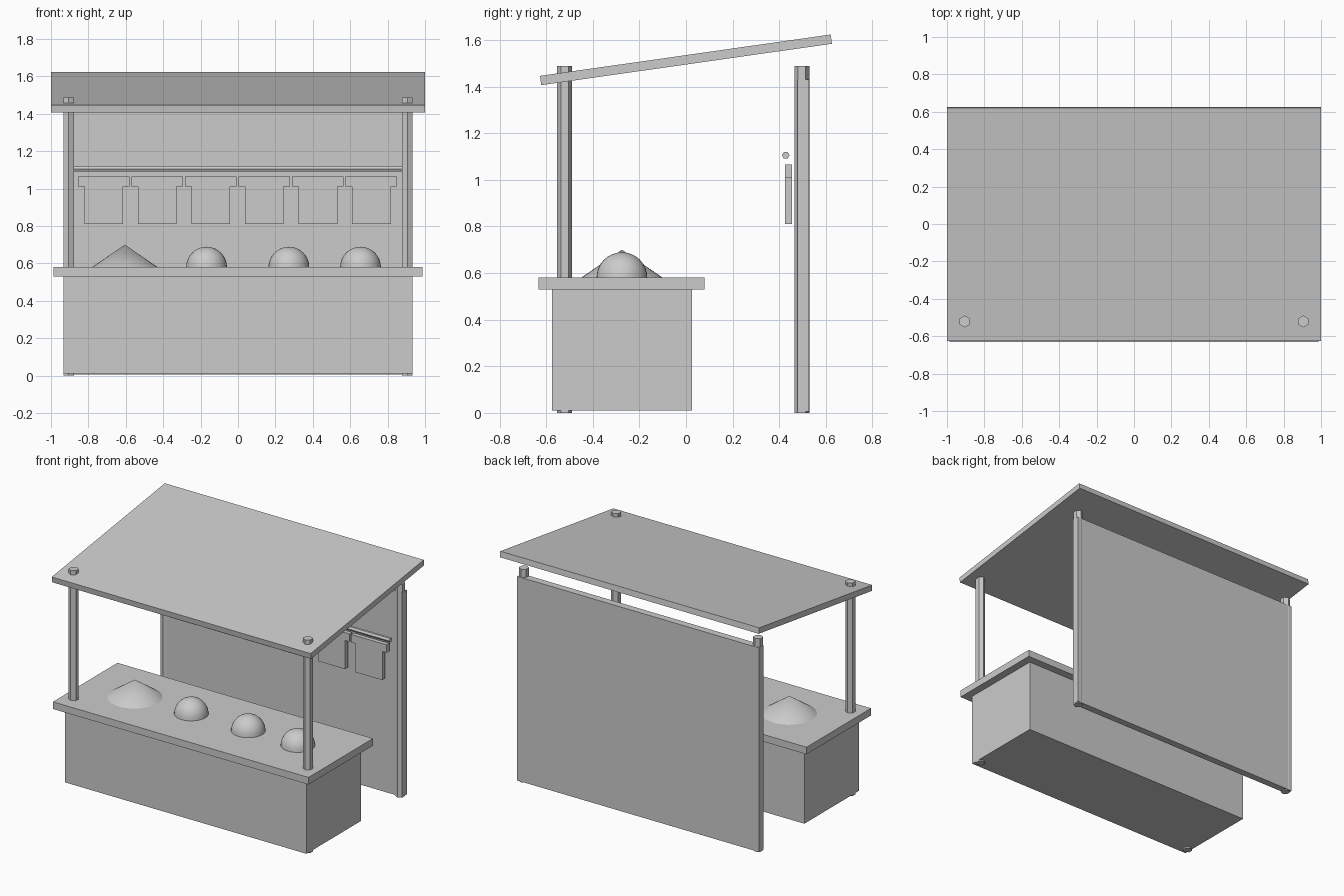
import bpy, bmesh, math
from mathutils import Matrix, Vector

if "Cube" in bpy.data.objects:
    bpy.data.objects.remove(bpy.data.objects["Cube"])

grey = bpy.data.materials.new("plain grey")
grey.diffuse_color = (0.6, 0.6, 0.6, 1)
grey.use_nodes = True
grey.node_tree.nodes["Principled BSDF"].inputs["Base Color"].default_value = grey.diffuse_color


def finish(name, bm, smooth=False):
    bmesh.ops.recalc_face_normals(bm, faces=bm.faces)
    me = bpy.data.meshes.new(name)
    bm.to_mesh(me)
    bm.free()
    me.materials.append(grey)
    for p in me.polygons:
        p.use_smooth = smooth
    ob = bpy.data.objects.new(name, me)
    bpy.context.collection.objects.link(ob)
    return ob


def box(name, lo, hi, tilt=0):
    lo, hi = Vector(lo), Vector(hi)
    bm = bmesh.new()
    m = (Matrix.Translation((lo + hi) / 2) @ Matrix.Rotation(tilt, 4, 'X')
         @ Matrix.Diagonal((*(hi - lo), 1)))
    bmesh.ops.create_cube(bm, size=1, matrix=m)
    return finish(name, bm)


def hex_bar(name, centre, radius, length, rot):
    bm = bmesh.new()
    bmesh.ops.create_cone(bm, cap_ends=True, segments=6, radius1=radius, radius2=radius,
                          depth=length, matrix=Matrix.Translation(centre) @ rot)
    return finish(name, bm)


# counter, worktop, back wall and sloping roof
box("counter", (-0.932, -0.575, 0.01), (0.932, 0.025, 0.53))
box("worktop", (-0.987, -0.632, 0.53), (0.987, 0.08, 0.58))
box("back_wall", (-0.934, 0.478, 0.005), (0.934, 0.528, 1.43))
box("roof", (-1, -0.63, 1.495), (1, 0.63, 1.535), math.radians(8.1))

# four hexagonal posts, corners pointing along y
turn = Matrix.Rotation(0, 4, 'Z')
for y, row in ((-0.521, "front"), (0.497, "back")):
    for s, side in ((-1, "left"), (1, "right")):
        hex_bar(f"{row}_{side}_post", (s * 0.905, y, 0.744), 0.032, 1.488, turn)

# hanging rail
hex_bar("hanging_rail", (0, 0.428, 1.105), 0.016, 1.76,
        Matrix.Rotation(math.pi / 2, 4, 'Y') @ Matrix.Rotation(0, 4, 'Z'))

# row of T-shaped garments
half = [(0.137, 1.065), (0.137, 1.01), (0.104, 1.01), (0.104, 0.81)]
outline = half + [(-x, z) for x, z in reversed(half)]
for i in range(6):
    cx = -0.718 + 0.2862 * i
    bm = bmesh.new()
    face = bm.faces.new([bm.verts.new((cx + x, 0.425, z)) for x, z in outline])
    ext = bmesh.ops.extrude_face_region(bm, geom=[face], use_keep_orig=True)
    vs = [g for g in ext["geom"] if isinstance(g, bmesh.types.BMVert)]
    bmesh.ops.translate(bm, verts=vs, vec=(0, 0.03, 0))
    finish(f"garment_{i + 1}", bm)

# conical heap on the worktop
bm = bmesh.new()
bmesh.ops.create_cone(bm, cap_ends=False, segments=32, radius1=0.175, radius2=0,
                      depth=0.12, matrix=Matrix.Translation((-0.605, -0.275, 0.64)))
finish("cone_heap", bm, True)

# three domes on the worktop
for i, x in enumerate((-0.168, 0.272, 0.655)):
    bm = bmesh.new()
    bmesh.ops.create_uvsphere(bm, u_segments=32, v_segments=16, radius=0.109)
    bmesh.ops.delete(bm, geom=[v for v in bm.verts if v.co.z < -0.001], context='VERTS')
    bmesh.ops.translate(bm, verts=bm.verts, vec=(x, -0.275, 0.58))
    finish(f"dome_{i + 1}", bm, True)
